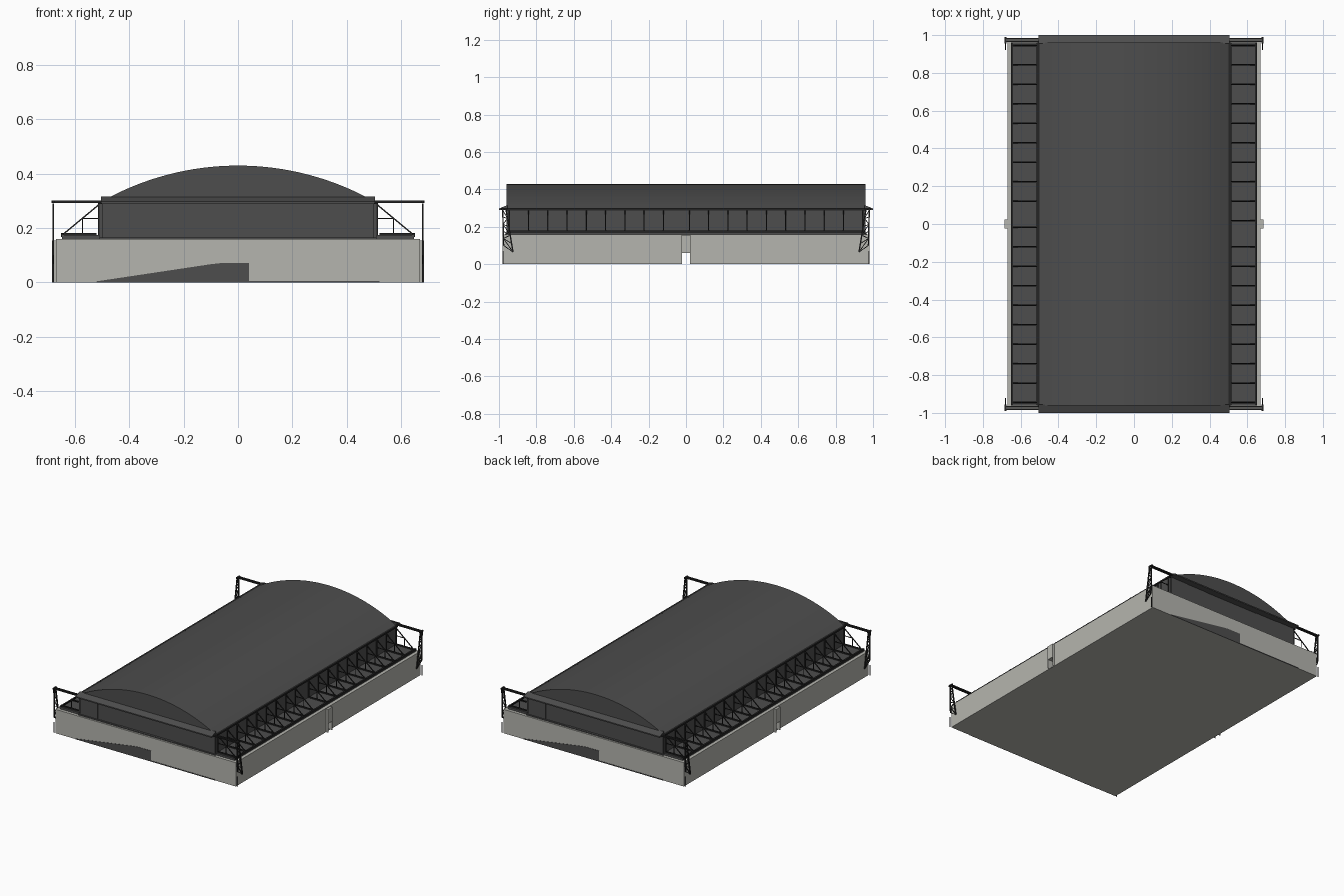
import bpy, bmesh, math
from mathutils import Vector, Matrix

if "Cube" in bpy.data.objects:
    bpy.data.objects.remove(bpy.data.objects["Cube"])


def material(name, rgb):
    m = bpy.data.materials.new(name)
    m.diffuse_color = (*rgb, 1)
    m.use_nodes = True
    m.node_tree.nodes["Principled BSDF"].inputs["Base Color"].default_value = m.diffuse_color
    return m


CONCRETE = material("pale concrete", (0.46, 0.46, 0.425))
DARK = material("dark grey cladding", (0.075, 0.075, 0.075))
STEEL = material("black steel", (0.018, 0.018, 0.018))


def finish(name, bm, mat):
    bmesh.ops.recalc_face_normals(bm, faces=bm.faces)
    me = bpy.data.meshes.new(name)
    bm.to_mesh(me)
    bm.free()
    me.materials.append(mat)
    ob = bpy.data.objects.new(name, me)
    bpy.context.collection.objects.link(ob)
    return ob


def add_box(bm, lo, hi):
    lo, hi = Vector(lo), Vector(hi)
    m = Matrix.Translation((lo + hi) / 2) @ Matrix.Diagonal((*(hi - lo), 1))
    bmesh.ops.create_cube(bm, size=1, matrix=m)


def add_rod(bm, a, b, t):
    a, b = Vector(a), Vector(b)
    d = b - a
    m = (Matrix.Translation((a + b) / 2) @ d.to_track_quat('Z', 'Y').to_matrix().to_4x4()
         @ Matrix.Diagonal((t, t, d.length, 1)))
    bmesh.ops.create_cube(bm, size=1, matrix=m)


def box(name, lo, hi, mat):
    bm = bmesh.new()
    add_box(bm, lo, hi)
    return finish(name, bm, mat)


def prism(name, pts, axis, a, b, mat):
    """Extrude a 2D profile along x (profile in y,z) or along y (profile in x,z)."""
    bm = bmesh.new()
    place = (lambda p, t: (t, p[0], p[1])) if axis == 'x' else (lambda p, t: (p[0], t, p[1]))
    f = bm.faces.new([bm.verts.new(place(p, a)) for p in pts])
    ext = bmesh.ops.extrude_face_region(bm, geom=[f])
    off = Vector((b - a, 0, 0)) if axis == 'x' else Vector((0, b - a, 0))
    bmesh.ops.translate(bm, vec=off, verts=[v for v in ext['geom'] if isinstance(v, bmesh.types.BMVert)])
    return finish(name, bm, mat)


# Concrete base with a low passage through the middle
base = box("base", (-0.67, -0.98, 0), (0.67, 0.98, 0.16), CONCRETE)
cutter = box("passage_cutter", (-1, -0.021, 0.002), (1, 0.021, 0.06), CONCRETE)
cutter.hide_render = True
mod = base.modifiers.new("passage", 'BOOLEAN')
mod.object = cutter
mod.operation = 'DIFFERENCE'
mod.solver = 'EXACT'
bpy.context.view_layer.objects.active = base
bpy.ops.object.modifier_apply(modifier=mod.name)
bpy.data.objects.remove(cutter)

# Passage surrounds on both sides
for s, side in ((-1, "left"), (1, "right")):
    bm = bmesh.new()
    xs = sorted((s * 0.665, s * 0.685))
    add_box(bm, (xs[0], -0.024, 0.06), (xs[1], 0.024, 0.155))
    for y in (-0.0225, 0.0225):
        add_box(bm, (xs[0], y - 0.0015, 0), (xs[1], y + 0.0015, 0.06))
    finish(side + "_passage_surround", bm, CONCRETE)

# Hall body, and arched roof
box("hall_walls", (-0.51, -0.95, 0.16), (0.51, 0.95, 0.297), DARK)
R, HALF, TOP, N = 1.02, 0.505, 0.43, 32
amax = math.asin(HALF / R)
arc = []
for i in range(N + 1):
    a = -amax + 2 * amax * i / N
    arc.append((R * math.sin(a), TOP - R + R * math.cos(a)))
roof = prism("arched_roof", [(-HALF, 0.29)] + arc + [(HALF, 0.29)], 'y', -0.96, 0.96, DARK)
bpy.ops.object.select_all(action='DESELECT')
roof.select_set(True)
bpy.context.view_layer.objects.active = roof
bpy.ops.object.shade_smooth_by_angle(angle=math.radians(30))

for s, end in ((-1, "front"), (1, "back")):
    # Sloping canopy over each end wall
    prism(end + "_canopy", [(s * 0.955, 0.29), (s * 1.0, 0.29), (s * 1.0, 0.298), (s * 0.955, 0.316)],
          'x', -0.505, 0.505, DARK)
    # Sliding doors, stepping outwards to the sides
    bm = bmesh.new()
    for x0, x1, d in ((-0.50, -0.37, 0.959), (-0.37, -0.215, 0.956), (-0.215, 0.195, 0.953),
                      (0.195, 0.36, 0.956), (0.36, 0.50, 0.959)):
        xs, ys = sorted((-s * x0, -s * x1)), sorted((s * 0.949, s * d))
        add_box(bm, (xs[0], ys[0], 0.165), (xs[1], ys[1], 0.29))
    finish(end + "_sliding_doors", bm, DARK)
    # Threshold rails
    ys = sorted((s * 0.95, s * 0.968))
    box(end + "_door_rail", (-0.51, ys[0], 0.16), (0.51, ys[1], 0.165), DARK)
    # Painted dark ramp panel on the base
    ramp = [(-0.52, 0.0), (0.52, 0.0), (0.52, 0.006), (0.04, 0.006), (0.04, 0.072),
            (-0.055, 0.072), (-0.10, 0.067), (-0.52, 0.004)]
    prism(end + "_ramp_panel", [(-s * x, z) for x, z in ramp], 'y', s * 0.979, s * 0.982, DARK)

for s, side in ((-1, "left"), (1, "right")):
    # Side platform with edge kerb, and eaves gutter
    xs = sorted((s * 0.51, s * 0.648))
    box(side + "_platform", (xs[0], -0.96, 0.16), (xs[1], 0.96, 0.174), DARK)
    xs = sorted((s * 0.64, s * 0.652))
    box(side + "_platform_kerb", (xs[0], -0.96, 0.168), (xs[1], 0.96, 0.18), STEEL)
    xs = sorted((s * 0.50, s * 0.515))
    box(side + "_gutter", (xs[0], -0.96, 0.288), (xs[1], 0.96, 0.299), STEEL)
    # Row of triangular braces
    bm = bmesh.new()
    rows = [0.945 - 0.103 * i for i in range(10)] + [-0.945 + 0.103 * i for i in range(9)]
    for r in rows:
        y = s * r
        add_rod(bm, (s * 0.51, y, 0.288), (s * 0.645, y, 0.176), 0.005)
        add_rod(bm, (s * 0.51, y, 0.235), (s * 0.573, y, 0.235), 0.004)
        add_rod(bm, (s * 0.573, y, 0.174), (s * 0.573, y, 0.235), 0.004)
        add_rod(bm, (s * 0.512, y, 0.174), (s * 0.512, y, 0.29), 0.006)
        add_rod(bm, (s * 0.52, y, 0.178), (s * 0.652, y, 0.178), 0.008)
    finish(side + "_braces", bm, STEEL)

    # Corner door gantries: rail beam carried on a lattice trestle
    for e, end in ((-1, "front"), (1, "back")):
        bm = bmesh.new()
        x = s * 0.68
        for dy in (0.968, 0.980):
            add_rod(bm, (s * 0.49, e * dy, 0.297), (s * 0.686, e * dy, 0.297), 0.008)
        add_rod(bm, (x, e * 0.955, 0.297), (x, e * 0.99, 0.297), 0.009)

        def leg(k, t):
            top, foot = ((0.980, 0.29), (0.975, 0.10)) if k == 0 else ((0.962, 0.29), (0.925, 0.065))
            return (x, e * (top[0] + (foot[0] - top[0]) * t), top[1] + (foot[1] - top[1]) * t)

        for k in (0, 1):
            add_rod(bm, leg(k, 0), leg(k, 1), 0.007)
        for i in range(5):
            t0, t1 = i / 5, (i + 1) / 5
            add_rod(bm, leg(i % 2, t0), leg(1 - i % 2, t1), 0.004)
            add_rod(bm, leg(0, t1), leg(1, t1), 0.004)
        add_rod(bm, (x, e * 0.979, 0.0), (x, e * 0.979, 0.07), 0.004)
        finish(side + "_" + end + "_gantry", bm, STEEL)
